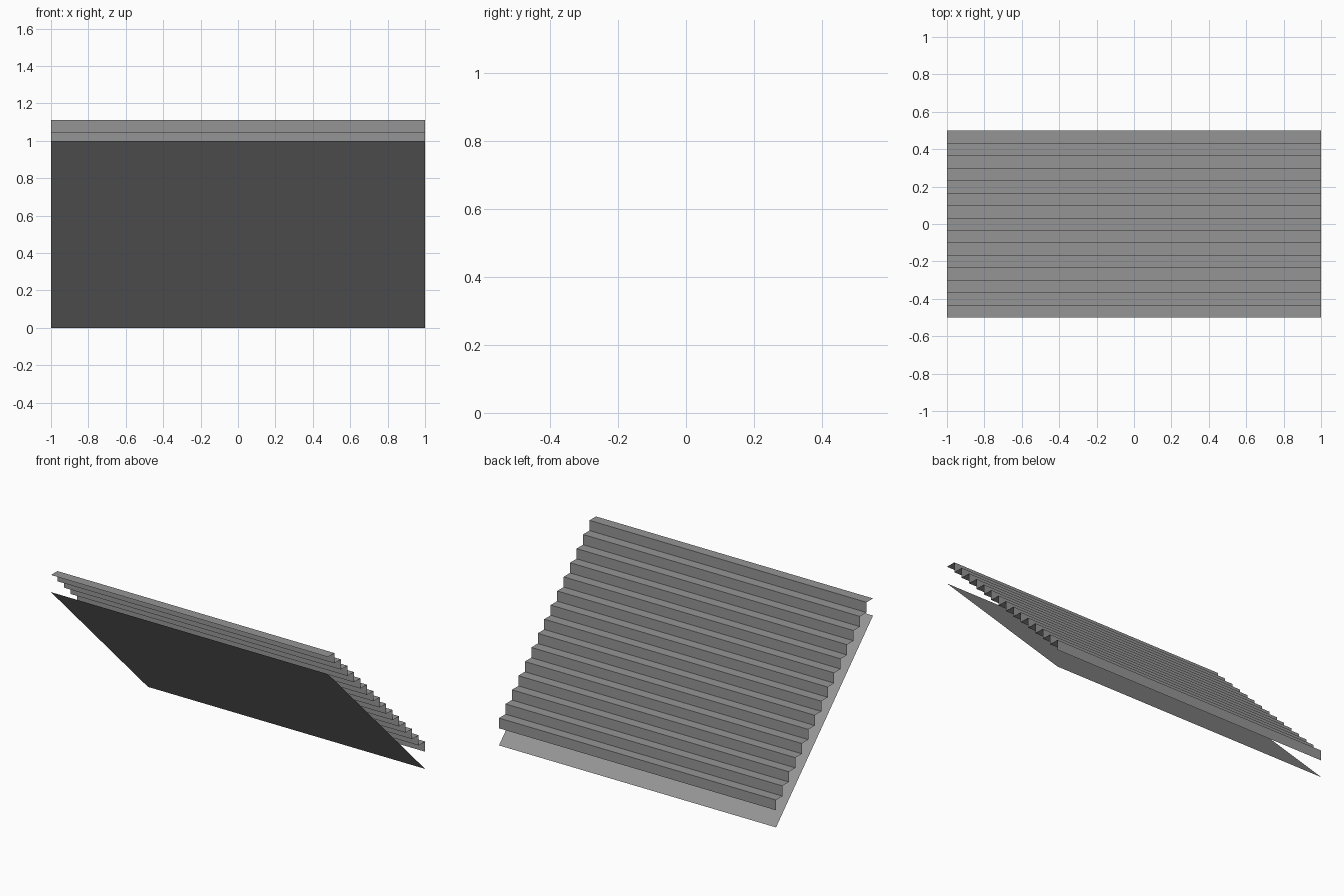
import bpy

if "Cube" in bpy.data.objects:
    bpy.data.objects.remove(bpy.data.objects["Cube"])

STEPS = 15
RUN = 1.0 / STEPS
RISE = 1.0 / STEPS
TOP = 1.112
HALF_WIDTH = 1.0

grey = bpy.data.materials.new("stair grey")
grey.diffuse_color = (0.3, 0.3, 0.305, 1.0)
grey.use_nodes = True
grey.node_tree.nodes["Principled BSDF"].inputs["Base Color"].default_value = grey.diffuse_color


def sheet(name, profile):
    """Sweep an open (y, z) profile across the width as a thin sheet."""
    verts = [(x, y, z) for y, z in profile for x in (-HALF_WIDTH, HALF_WIDTH)]
    # wound so that the faces look up and toward +y
    faces = [(2 * i, 2 * i + 1, 2 * i + 3, 2 * i + 2)
             for i in range(len(profile) - 1)]
    mesh = bpy.data.meshes.new(name)
    mesh.from_pydata(verts, [], faces)
    mesh.materials.append(grey)
    mesh.update()
    obj = bpy.data.objects.new(name, mesh)
    bpy.context.collection.objects.link(obj)
    return obj


# folded treads and risers, climbing toward the front
profile = [(-0.5, TOP)]
for i in range(STEPS):
    y = -0.5 + (i + 1) * RUN
    profile += [(y, TOP - i * RISE), (y, TOP - (i + 1) * RISE)]
steps = sheet("steps", profile)
# wind treads upward
steps.data.flip_normals() if steps.data.polygons[0].normal.z < 0 else None

# sloping flat soffit under the steps
soffit = sheet("sloping_underside", [(-0.5, 1.0), (0.5, 0.0)])
soffit.data.flip_normals() if soffit.data.polygons[0].normal.z < 0 else None
